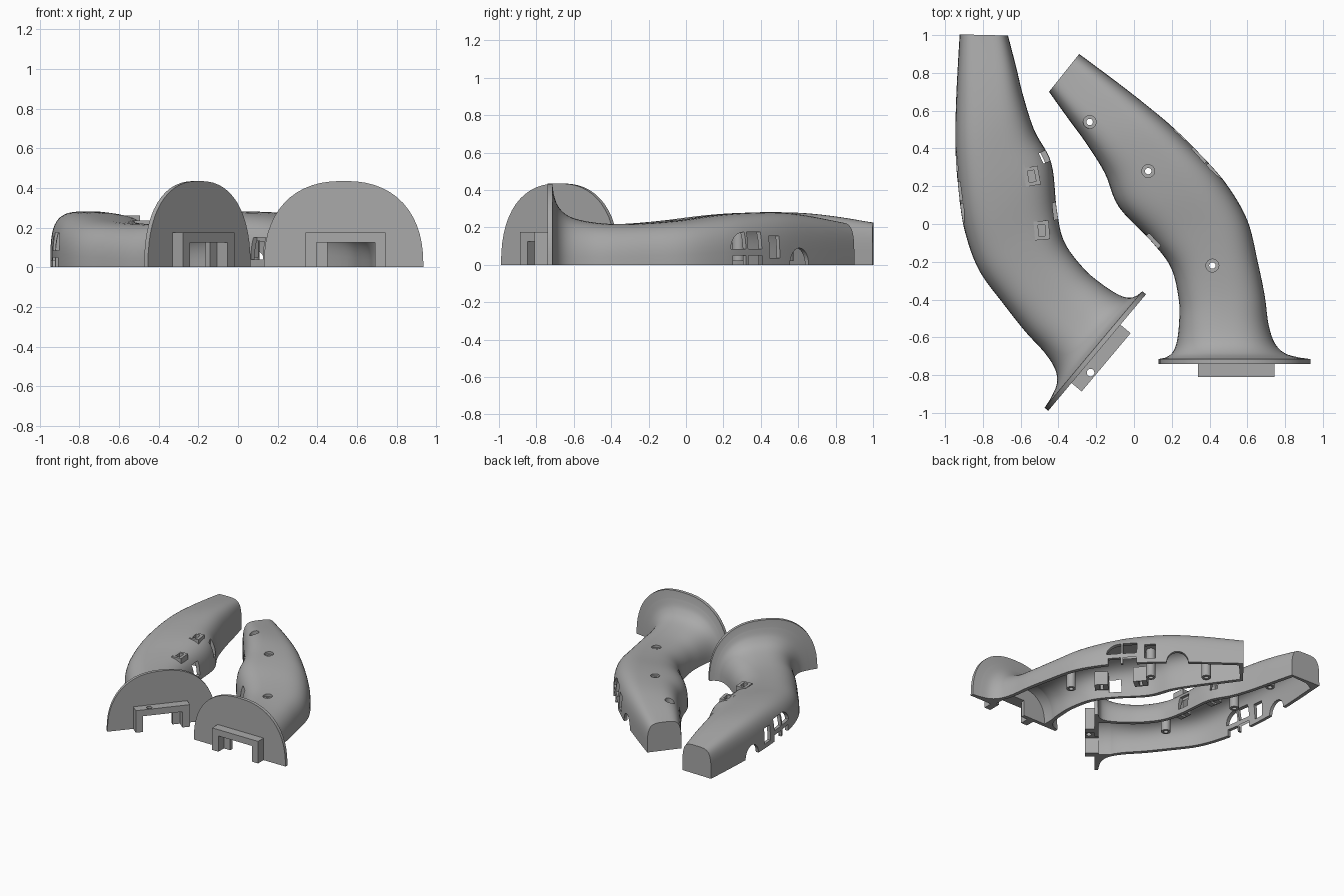
import bpy, bmesh
from math import sin, cos, pi, radians, atan2
from mathutils import Matrix, Vector

cube = bpy.data.objects.get("Cube")
if cube:
    bpy.data.objects.remove(cube)

grey = bpy.data.materials.new("matte grey")
grey.use_nodes = True
grey.diffuse_color = (0.4, 0.4, 0.4, 1)
grey.node_tree.nodes["Principled BSDF"].inputs["Base Color"].default_value = (0.4, 0.4, 0.4, 1)

# Shell stations: inner edge x, y, outer edge x, y, height, roundness exponent
FLANGE = [(.13, -.74, .935, -.74, .435, 2.35), (.13, -.715, .935, -.715, .435, 2.35)]
BODY = [
    (.165, -.708, .88, -.708, .38, 2.35),
    (.20, -.685, .80, -.685, .315, 2.4),
    (.225, -.63, .745, -.63, .262, 2.5),
    (.238, -.53, .712, -.53, .232, 2.6),
    (.237, -.40, .692, -.38, .218, 2.7),
    (.195, -.23, .655, -.20, .222, 2.8),
    (.09, -.09, .60, .02, .238, 3.0),
    (-.08, .09, .49, .21, .265, 3.2),
    (-.155, .27, .36, .36, .278, 3.4),
    (-.255, .43, .18, .535, .28, 3.6),
    (-.35, .56, -.03, .705, .262, 3.8),
    (-.45, .70, -.29, .90, .226, 4.2),
]
WALL = .03
STEPS = 6


def smooth_stations(rows):
    """Catmull-Rom interpolation through the stations."""
    out = []
    for i in range(len(rows) - 1):
        p0, p1, p2, p3 = (rows[max(0, min(len(rows) - 1, i + k))] for k in (-1, 0, 1, 2))
        for s in range(STEPS):
            t = s / STEPS
            out.append(tuple(
                b + t / 2 * (c - a + t * (2 * a - 5 * b + 4 * c - d + t * (3 * (b - c) + d - a)))
                for a, b, c, d in zip(p0, p1, p2, p3)))
    return out + [rows[-1]]


def new_object(name, bm):
    bmesh.ops.recalc_face_normals(bm, faces=bm.faces)
    mesh = bpy.data.meshes.new(name)
    bm.to_mesh(mesh)
    bm.free()
    mesh.materials.append(grey)
    obj = bpy.data.objects.new(name, mesh)
    bpy.context.collection.objects.link(obj)
    return obj


def loft(name, rows, wall=0.0, segs=28):
    """Closed solid through arched sections, optionally shrunk by a wall."""
    bm = bmesh.new()
    rings = []
    for lx, ly, rx, ry, h, n in rows:
        a, b = Vector((lx, ly, 0)), Vector((rx, ry, 0))
        mid, half = (a + b) / 2, (b - a) / 2
        half *= 1 - wall / half.length
        pts = []
        for k in range(segs + 1):
            t = pi * k / segs
            c = cos(t)
            u = abs(c) ** (2 / n) * (1 if c > 0 else -1)
            pts.append(mid + half * u + Vector((0, 0, (h - wall) * abs(sin(t)) ** (2 / n))))
        if wall:
            down = Vector((0, 0, -.05))
            pts = [pts[0] + down] + pts + [pts[-1] + down]
        rings.append([bm.verts.new(p) for p in pts])
    size = len(rings[0])
    for r, s in zip(rings, rings[1:]):
        for k in range(size):
            j = (k + 1) % size
            bm.faces.new((r[k], r[j], s[j], s[k]))
    bm.faces.new(rings[0])
    bm.faces.new(rings[-1])
    return new_object(name, bm)


def block(x0, x1, y0, y1, z0, z1, angle=0, at=(0, 0)):
    bm = bmesh.new()
    bmesh.ops.create_cube(bm, size=1)
    bm.transform(Matrix.Translation((*at, 0)) @ Matrix.Rotation(angle, 4, 'Z')
                 @ Matrix.Translation(((x0 + x1) / 2, (y0 + y1) / 2, (z0 + z1) / 2))
                 @ Matrix.Diagonal((x1 - x0, y1 - y0, z1 - z0, 1)))
    return new_object("block", bm)


def rod(x, y, r, z0, z1):
    bm = bmesh.new()
    bmesh.ops.create_cone(bm, cap_ends=True, segments=24, radius1=r, radius2=r, depth=z1 - z0,
                          matrix=Matrix.Translation((x, y, (z0 + z1) / 2)))
    return new_object("rod", bm)


def wall_cutter(y, profile):
    """Prism through the outer wall at y; profile is (distance along wall, z)."""
    edge = [(r[2], r[3]) for r in BODY]
    for (xa, ya), (xb, yb) in zip(edge, edge[1:]):
        if ya <= y <= yb:
            x = xa + (xb - xa) * (y - ya) / (yb - ya)
            tangent = Vector((xb - xa, yb - ya, 0)).normalized()
            break
    normal = Vector((tangent.y, -tangent.x, 0))
    bm = bmesh.new()
    ends = [[bm.verts.new(Vector((x, y, z)) + tangent * s / tangent.y + normal * d)
             for s, z in profile] for d in (-.09, .06)]
    for k in range(len(profile)):
        j = (k + 1) % len(profile)
        bm.faces.new((ends[0][k], ends[0][j], ends[1][j], ends[1][k]))
    for e in ends:
        bm.faces.new(e)
    return new_object("wall_cutter", bm)


def combine(target, tool, operation):
    mod = target.modifiers.new("combine", 'BOOLEAN')
    mod.operation, mod.object, mod.solver = operation, tool, 'EXACT'
    mesh = bpy.data.meshes.new_from_object(target.evaluated_get(bpy.context.evaluated_depsgraph_get()))
    target.modifiers.clear()
    target.data = mesh
    bpy.data.objects.remove(tool)


def rect(w, z0, z1):
    return [(-w / 2, z0), (w / 2, z0), (w / 2, z1), (-w / 2, z1)]


def half_shell(name, left):
    # Hollow curved body with end flange
    stations = smooth_stations(BODY)
    shell = loft(name, FLANGE + stations)
    cavity = [s for s in stations if s[1] > -.64]
    first = cavity[0]
    cavity = [(first[0], -.712, first[2], -.712) + first[4:]] + cavity[:-1]
    combine(shell, loft("cavity", cavity, WALL), 'DIFFERENCE')

    # Connector frame, screw posts and switch mounts
    adds = [block(.34, .743, -.81, -.73, 0, .175)]
    posts = [(-.235, .54, .225), (.075, .28, .26), (.415, -.22, .205)]
    adds += [rod(x, y, .034, .02, top) for x, y, top in posts]
    mounts = [((.04, .125), radians(-50), .262 if left else .17),
              ((.225, -.10), radians(-45), .236 if left else .16)]
    for at, angle, top in mounts:
        adds.append(block(-.05, .05, -.04, .04, .05, top, angle, at))
    for tool in adds:
        combine(shell, tool, 'UNION')

    # Connector opening, post holes and mount pockets
    cuts = [block(.395, .69, -.85, -.741, -.05, .125), block(.45, .69, -.76, -.65, -.05, .125)]
    for x, y, top in posts:
        cuts.append(rod(x, y, .017, -.05, .17 if left else .4))
        if not left:
            cuts.append(rod(x, y, .034, top - .002, .4))
    for at, angle, top in mounts:
        cuts.append(block(-.03, .03, -.018, .018, .12, .3 if left else .14, angle, at))
        cuts.append(block(-.012, .012, -.03, .03, 0, .09, angle, at))
    # Inner wall slots
    cuts.append(block(-.045, .045, -.05, .05, .04, .15, radians(-47), (.09, -.10)))
    if left:
        cuts.append(block(-.03, .03, -.04, .04, .08, .22, radians(-65), (-.10, .13)))
        cuts.append(rod(.636, -.782, .02, .1, .3))
    # Outer wall windows and cable notch
    arc = [(.04, .085)] + [(.04 - .08 * sin(a * pi / 12), .085 + .09 * cos(a * pi / 12)) for a in range(7)]
    cuts += [wall_cutter(.28, arc), wall_cutter(.37, rect(.07, .085, .175)),
             wall_cutter(.285, rect(.07, -.05, .05)), wall_cutter(.37, rect(.07, -.05, .05)),
             wall_cutter(.473, rect(.055, .035, .155))]
    dome = [(.05 * cos(a * pi / 12), .09 * sin(a * pi / 12)) for a in range(13)]
    cuts.append(wall_cutter(.605, [(-.05, -.05), (.05, -.05)] + dome))
    for tool in cuts:
        combine(shell, tool, 'DIFFERENCE')

    # The left half is the mirror image, turned about the vertical
    if left:
        shell.data.transform(Matrix.Translation((-.42, .203, 0)) @ Matrix.Rotation(radians(50), 4, 'Z')
                             @ Matrix.Diagonal((-1, 1, 1, 1)))
        shell.data.flip_normals()
    bpy.ops.object.select_all(action='DESELECT')
    shell.select_set(True)
    bpy.context.view_layer.objects.active = shell
    bpy.ops.object.shade_smooth_by_angle(angle=radians(32))
    return shell


half_shell("straight_half_shell", False)
half_shell("turned_half_shell", True)
